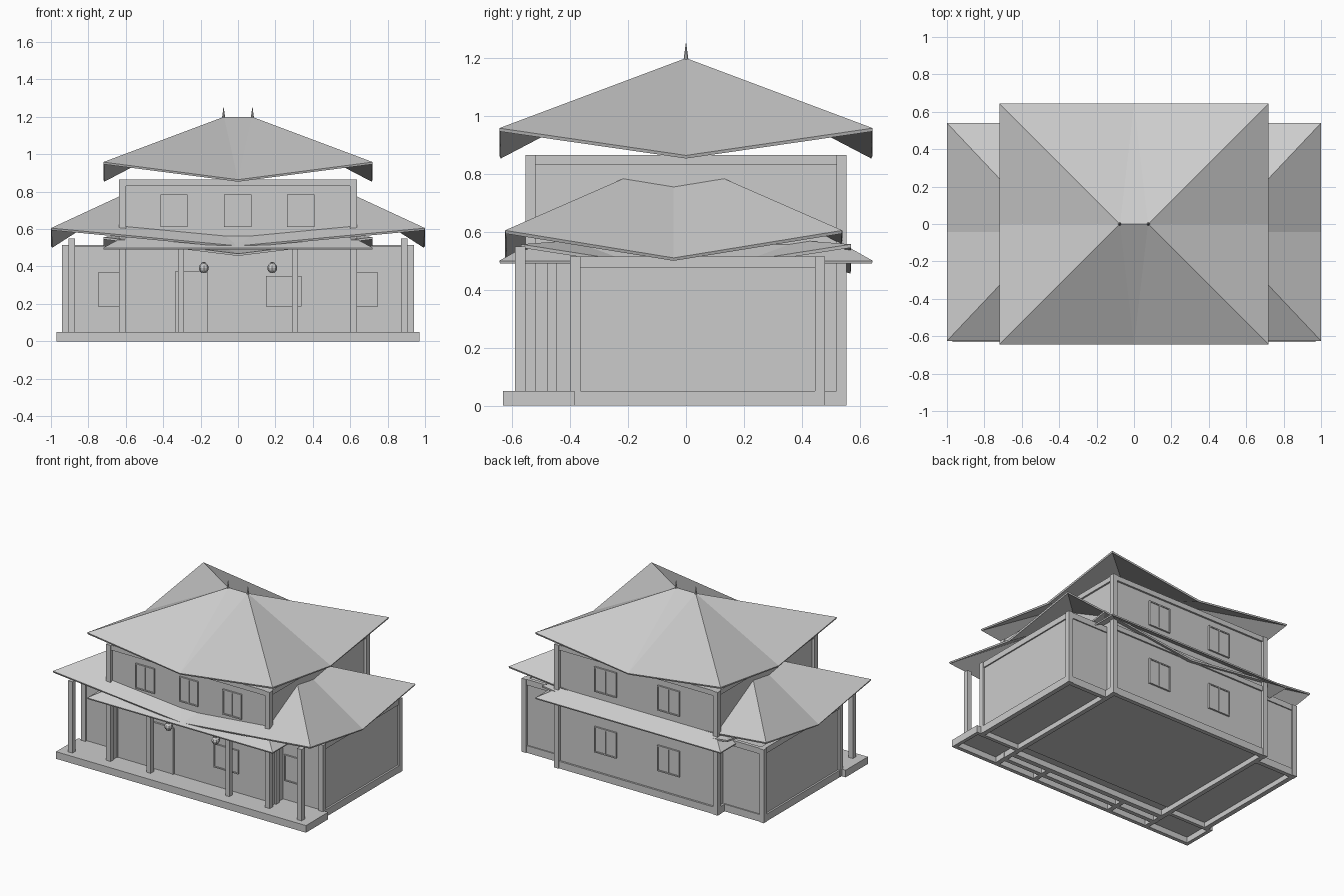
import bpy, bmesh, math

if "Cube" in bpy.data.objects:
    bpy.data.objects.remove(bpy.data.objects["Cube"])


def box(name, x0, x1, y0, y1, z0, z1):
    bm = bmesh.new()
    bmesh.ops.create_cube(bm, size=1)
    for v in bm.verts:
        v.co = ((x0 + x1) / 2 + v.co.x * (x1 - x0),
                (y0 + y1) / 2 + v.co.y * (y1 - y0),
                (z0 + z1) / 2 + v.co.z * (z1 - z0))
    return finish(name, bm)


def finish(name, bm):
    me = bpy.data.meshes.new(name)
    bm.to_mesh(me)
    bm.free()
    ob = bpy.data.objects.new(name, me)
    bpy.context.collection.objects.link(ob)
    return ob


def pair(name, x0, x1, y0, y1, z0, z1):
    """A box and its mirror image across x = 0."""
    box(name + "_right", x0, x1, y0, y1, z0, z1)
    box(name + "_left", -x1, -x0, y0, y1, z0, z1)


def shell(name, verts, faces, thick):
    bm = bmesh.new()
    vs = [bm.verts.new(v) for v in verts]
    for f in faces:
        bm.faces.new([vs[i] for i in f])
    bm.normal_update()
    ob = finish(name, bm)
    mod = ob.modifiers.new("thickness", 'SOLIDIFY')
    mod.thickness = thick
    mod.offset = -1


def swept_roof(name, hx, y0, y1, z_corner, z_mid, ridge, z_top):
    """Hip roof whose eaves sag from the corners to the middle of each side."""
    yc = (y0 + y1) / 2
    verts = [(-hx, y0, z_corner), (0, y0, z_mid), (hx, y0, z_corner), (hx, yc, z_mid),
             (hx, y1, z_corner), (0, y1, z_mid), (-hx, y1, z_corner), (-hx, yc, z_mid),
             (-ridge, yc, z_top), (ridge, yc, z_top)]
    faces = [(0, 1, 8), (1, 9, 8), (1, 2, 9), (2, 3, 9), (3, 4, 9),
             (4, 5, 9), (5, 8, 9), (5, 6, 8), (6, 7, 8), (7, 0, 8)]
    shell(name, verts, faces, 0.012)


def window(name, x0, x1, y, z0, z1, out, panes=2):
    """Thin frame with glass panes, facing out = -1 (front) or 1 (back)."""
    def slab(part, a, b, c, d, depth):
        ya, yb = sorted((y - out * 0.01, y + out * depth))
        box(name + part, a, b, ya, yb, c, d)
    slab("_glass", x0, x1, z0, z1, 0.006)
    t = 0.008
    slab("_sill", x0, x1, z0, z0 + t, 0.012)
    slab("_head", x0, x1, z1 - t, z1, 0.012)
    for i in range(panes + 1):
        x = x0 + (x1 - x0 - t) * i / panes
        slab("_bar", x, x + t, z0, z1, 0.012)


# Roofs
swept_roof("upper_roof", 0.72, -0.645, 0.645, 0.958, 0.864, 0.075, 1.2)
swept_roof("lower_roof", 1.0, -0.625, 0.54, 0.605, 0.51, 0.45, 0.86)
swept_roof("inner_roof", 0.72, -0.57, 0.57, 0.557, 0.468, 0.3, 0.6)

# Straight skirt roof around the main block
ring = [(sx * a, sy * b, z) for a, b, z in ((0.72, 0.645, 0.5), (0.6, 0.53, 0.565))
        for sx, sy in ((-1, -1), (1, -1), (1, 1), (-1, 1))]
shell("skirt_roof", ring,
      [(i, (i + 1) % 4, (i + 1) % 4 + 4, i + 4) for i in range(4)], 0.01)

# Ridge finials
for s in (-1, 1):
    bm = bmesh.new()
    bmesh.ops.create_cone(bm, segments=8, cap_ends=True, radius1=0.009, radius2=0.001, depth=0.06)
    bmesh.ops.translate(bm, verts=bm.verts, vec=(s * 0.077, 0, 1.22))
    finish("finial", bm)

# Walls
box("upper_walls", -0.615, 0.615, -0.537, 0.537, 0.5, 0.862)
box("lower_walls", -0.615, 0.615, -0.475, 0.537, 0.041, 0.51)
pair("wing_walls", 0.6, 0.925, -0.385, 0.467, 0.041, 0.51)
pair("porch_cheek", 0.605, 0.62, -0.53, -0.38, 0.05, 0.51)

# Corner posts of main block and wings
for y in (-0.555, 0.52):
    pair("main_post", 0.6, 0.635, y, y + 0.035, 0.0, 0.865)
for y in (-0.4, 0.445):
    pair("wing_post", 0.905, 0.94, y, y + 0.035, 0.0, 0.515)
pair("porch_outer_post", 0.872, 0.907, -0.59, -0.555, 0.05, 0.55)
pair("porch_inner_post", 0.29, 0.322, -0.555, -0.52, 0.05, 0.5)
pair("recess_post", 0.6, 0.632, -0.48, -0.445, 0.05, 0.5)

# Horizontal beams on the walls
for y in (-0.55, 0.525):
    box("upper_beam", -0.61, 0.61, y, y + 0.025, 0.83, 0.865)
pair("upper_side_beam", 0.6, 0.627, -0.53, 0.53, 0.83, 0.865)
pair("wing_side_beam", 0.9, 0.934, -0.39, 0.47, 0.475, 0.515)
pair("wing_back_beam", 0.62, 0.92, 0.45, 0.475, 0.475, 0.515)
box("back_mid_beam", -0.61, 0.61, 0.525, 0.548, 0.47, 0.505)

# Foundation: thin floors over hollow rims
box("porch_floor", -0.97, 0.97, -0.632, -0.385, 0.04, 0.05)
box("house_floor", -0.62, 0.62, -0.39, 0.54, 0.035, 0.045)
pair("wing_floor", 0.61, 0.93, -0.39, 0.465, 0.035, 0.045)
box("porch_rim", -0.97, 0.97, -0.632, -0.605, 0, 0.05)
pair("porch_rim_side", 0.945, 0.97, -0.632, -0.385, 0, 0.05)
pair("porch_rim_back", 0.6, 0.97, -0.41, -0.385, 0, 0.05)
box("wall_sill", -0.62, 0.62, -0.48, -0.445, 0, 0.05)
box("back_sill", -0.63, 0.63, 0.52, 0.55, 0, 0.05)
pair("main_side_sill", 0.6, 0.632, -0.61, 0.55, 0, 0.05)
pair("wing_side_sill", 0.905, 0.938, -0.39, 0.475, 0, 0.05)
pair("wing_back_sill", 0.62, 0.93, 0.445, 0.475, 0, 0.05)
pair("porch_joist", 0.29, 0.322, -0.61, -0.45, 0, 0.05)
box("porch_middle_rim", -0.62, 0.62, -0.555, -0.525, 0, 0.05)

# Windows
for x in (-0.342, -0.002, 0.335):
    window("upper_front_window", x - 0.073, x + 0.073, -0.537, 0.61, 0.785, -1)
for x in (-0.245, 0.245):
    window("upper_back_window", x - 0.085, x + 0.085, 0.537, 0.61, 0.785, 1)
    window("lower_back_window", x - 0.085, x + 0.085, 0.537, 0.185, 0.365, 1)
window("lower_front_window", 0.15, 0.34, -0.475, 0.185, 0.35, -1)
window("wing_window_right", 0.635, 0.748, -0.385, 0.185, 0.368, -1, 1)
window("wing_window_left", -0.748, -0.635, -0.385, 0.185, 0.368, -1, 1)

# Door with its frame
box("door", -0.325, -0.17, -0.483, -0.46, 0.05, 0.37)
box("door_head", -0.335, -0.163, -0.488, -0.46, 0.365, 0.376)
for x in (-0.335, -0.17):
    box("door_jamb", x, x + 0.008, -0.488, -0.46, 0.05, 0.37)

# Porch lanterns: faceted globe, caps and wall bracket
for s in (-1, 1):
    x = s * 0.183
    bm = bmesh.new()
    bmesh.ops.create_uvsphere(bm, u_segments=8, v_segments=6, radius=0.027)
    bmesh.ops.translate(bm, verts=bm.verts, vec=(x, -0.51, 0.392))
    finish("lantern_globe", bm)
    for z in (0.366, 0.414):
        box("lantern_cap", x - 0.012, x + 0.012, -0.522, -0.498, z, z + 0.006)
    box("lantern_bracket", x - 0.006, x + 0.006, -0.51, -0.47, 0.415, 0.424)
